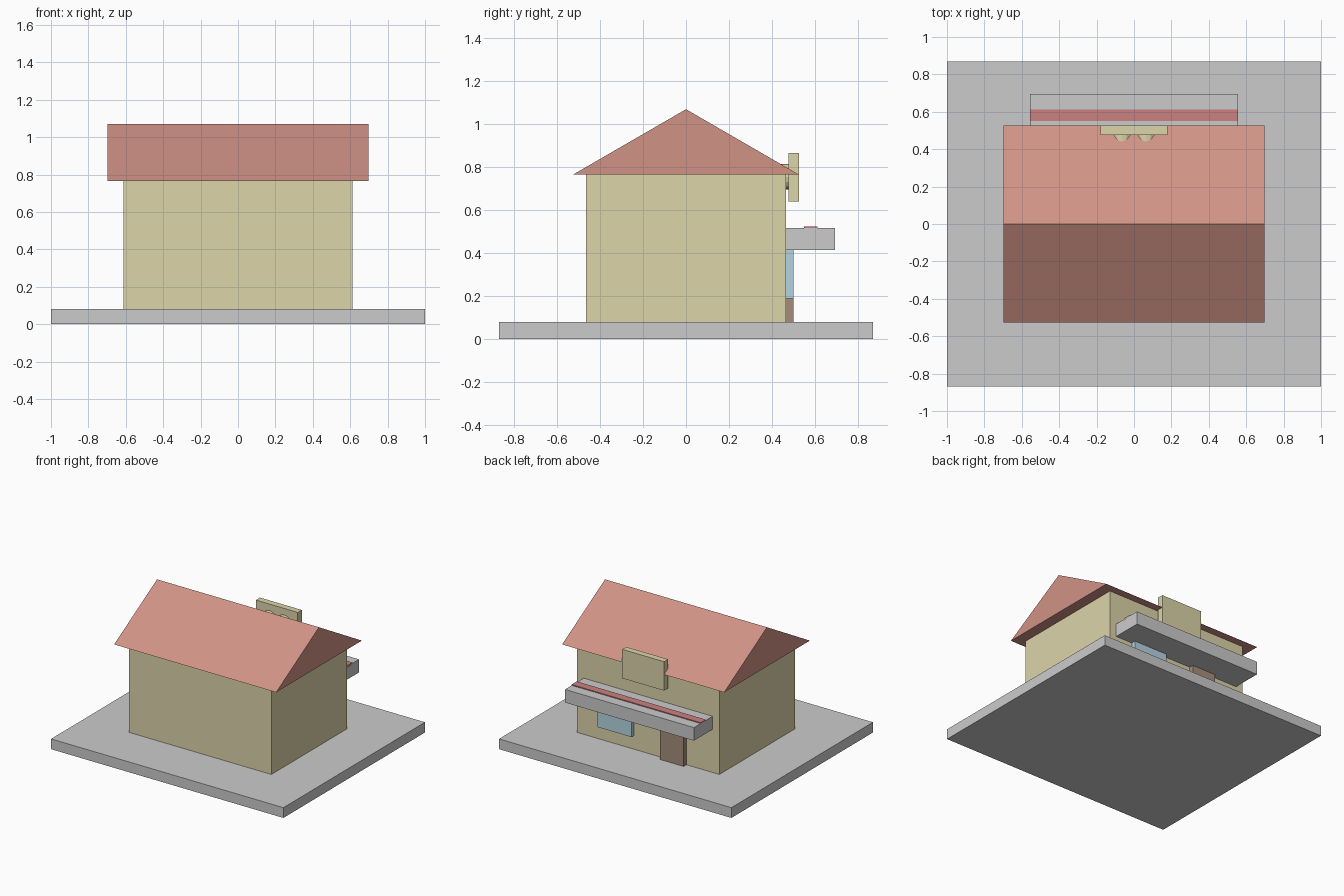
import bpy, bmesh
from math import pi

if "Cube" in bpy.data.objects:
    bpy.data.objects.remove(bpy.data.objects["Cube"])


def material(name, rgb):
    m = bpy.data.materials.new(name)
    m.diffuse_color = (*rgb, 1)
    m.use_nodes = True
    m.node_tree.nodes["Principled BSDF"].inputs["Base Color"].default_value = m.diffuse_color
    return m


wall_tan = material("wall_tan", (0.72, 0.66, 0.40))
roof_red = material("roof_red", (0.64, 0.29, 0.24))
pale = material("pale_trim", (0.76, 0.75, 0.74))
strip_red = material("strip_red", (0.60, 0.22, 0.22))
glass_blue = material("glass_blue", (0.46, 0.66, 0.76))
door_brown = material("door_brown", (0.38, 0.27, 0.20))


def finish(name, bm, mat):
    bmesh.ops.recalc_face_normals(bm, faces=bm.faces)
    me = bpy.data.meshes.new(name)
    bm.to_mesh(me)
    bm.free()
    ob = bpy.data.objects.new(name, me)
    bpy.context.collection.objects.link(ob)
    if mat:
        me.materials.append(mat)
    return ob


def box(name, x, y, z, mat=None):
    bm = bmesh.new()
    bmesh.ops.create_cube(bm, size=1)
    for v in bm.verts:
        v.co = [(a + b) / 2 + c * (b - a) for (a, b), c in zip((x, y, z), v.co)]
    return finish(name, bm, mat)


# ground slab and house body
box("base_slab", (-1, 1), (-0.87, 0.87), (0, 0.08))
box("walls", (-0.613, 0.613), (-0.465, 0.465), (0.08, 0.768), wall_tan)

# solid gable roof: triangle extruded along x
bm = bmesh.new()
tri = bm.faces.new([bm.verts.new((-0.697, y, z))
                    for y, z in ((-0.527, 0.765), (0.527, 0.765), (0, 1.07))])
ext = bmesh.ops.extrude_face_region(bm, geom=[tri])
bmesh.ops.translate(bm, vec=(1.394, 0, 0),
                    verts=[g for g in ext["geom"] if isinstance(g, bmesh.types.BMVert)])
finish("roof", bm, roof_red)

# canopy over the shop side with a raised stripe
box("canopy", (-0.555, 0.555), (0.46, 0.695), (0.415, 0.517), pale)
box("canopy_stripe", (-0.555, 0.555), (0.55, 0.613), (0.505, 0.524), strip_red)

# window and door under the canopy
box("window", (0.12, 0.41), (0.46, 0.5), (0.188, 0.44), glass_blue)
box("door", (-0.33, -0.125), (0.46, 0.5), (0.08, 0.44), door_brown)

# sign board, with two rounded mounting pads behind it poking through the roof
box("sign_board", (-0.18, 0.18), (0.477, 0.527), (0.64, 0.865), wall_tan)
for side, x in (("left", -0.064), ("right", 0.064)):
    bpy.ops.mesh.primitive_cylinder_add(vertices=16, radius=0.06, depth=0.037,
                                        location=(x, 0.4605, 0.755),
                                        rotation=(pi / 2, 0, 0))
    pad = bpy.context.object
    pad.name = f"sign_pad_{side}"
    pad.data.materials.append(wall_tan)
